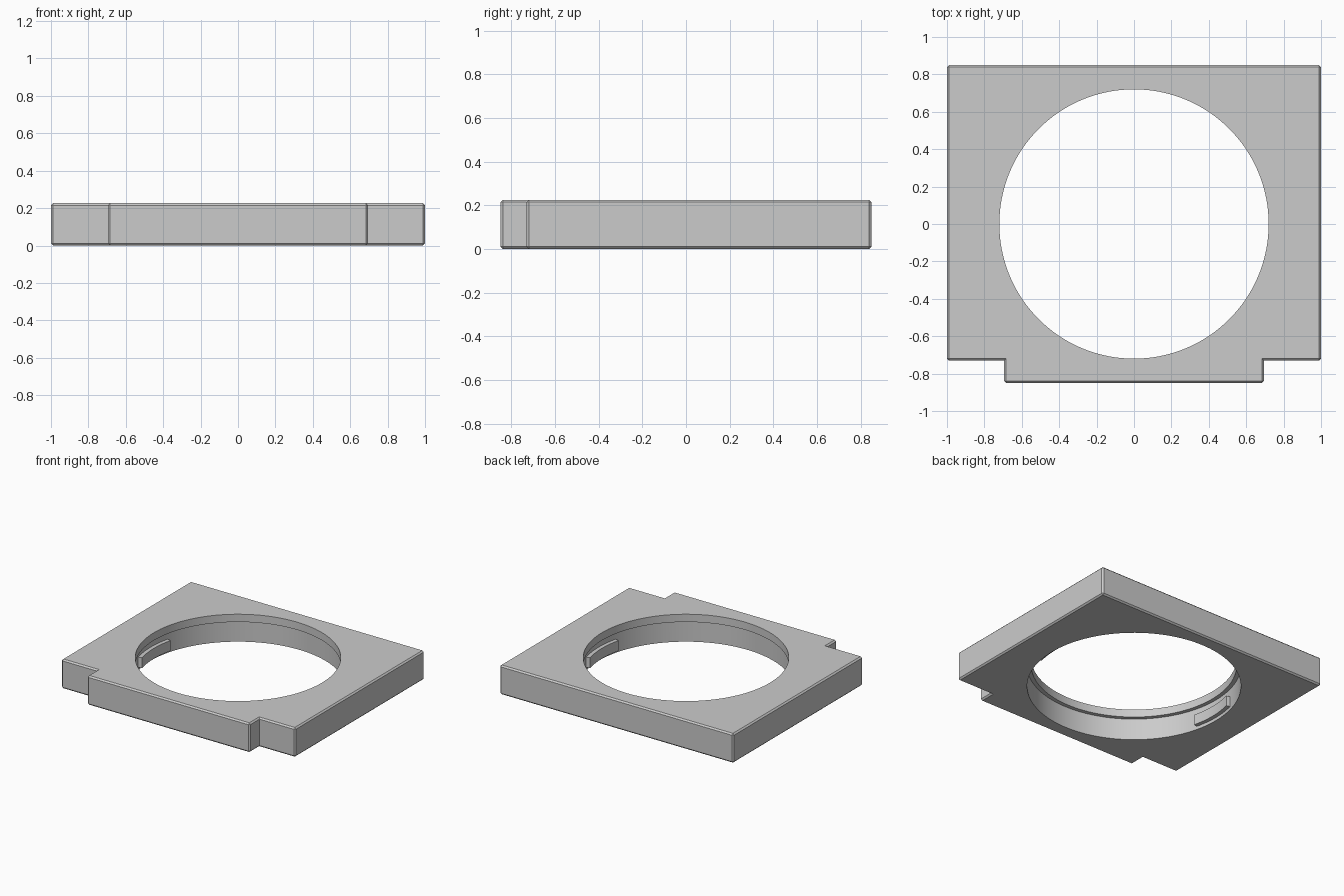
import bpy, bmesh
from math import cos, sin, pi, radians

if "Cube" in bpy.data.objects:
    bpy.data.objects.remove(bpy.data.objects["Cube"], do_unlink=True)

HEIGHT = 0.226
LIP_R, BORE_R = 0.72, 0.75
LIP_Z = 0.166

grey = bpy.data.materials.new("plain grey")
grey.use_nodes = True
colour = (0.6, 0.6, 0.6, 1)
grey.diffuse_color = colour
grey.node_tree.nodes["Principled BSDF"].inputs["Base Color"].default_value = colour


def prism(name, outline, z0, z1, chamfer=0):
    """Extrude an anticlockwise outline, optionally chamfering its convex edges."""
    bm = bmesh.new()
    face = bm.faces.new([bm.verts.new((x, y, z0)) for x, y in outline])
    top = bmesh.ops.extrude_face_region(bm, geom=[face])["geom"]
    for v in top:
        if isinstance(v, bmesh.types.BMVert):
            v.co.z = z1
    bmesh.ops.recalc_face_normals(bm, faces=bm.faces)
    if chamfer:
        edges = [e for e in bm.edges if e.calc_face_angle_signed() > 0.1]
        bmesh.ops.bevel(bm, geom=edges, offset=chamfer, segments=1,
                        profile=0.5, affect='EDGES')
    mesh = bpy.data.meshes.new(name)
    bm.to_mesh(mesh)
    bm.free()
    mesh.materials.append(grey)
    obj = bpy.data.objects.new(name, mesh)
    bpy.context.collection.objects.link(obj)
    return obj


def arc(radius, start, end, steps):
    return [(radius * cos(start + (end - start) * i / steps),
             radius * sin(start + (end - start) * i / steps))
            for i in range(steps + 1)]


def smooth(obj):
    bpy.ops.object.select_all(action='DESELECT')
    obj.select_set(True)
    bpy.context.view_layer.objects.active = obj
    bpy.ops.object.shade_smooth_by_angle(angle=radians(25))


# Square plate with a tongue along the front edge
half = [(0.695, -0.85), (0.695, -0.73), (1, -0.73), (1, 0.85)]
outline = half + [(-x, y) for x, y in reversed(half)]
plate = prism("plate", outline, 0, HEIGHT, chamfer=0.011)

# Stepped bore: wide below, narrower lip at the top
for name, radius, z0, z1 in (("lip_cutter", LIP_R, -0.1, HEIGHT + 0.1),
                             ("bore_cutter", BORE_R, -0.1, LIP_Z)):
    cutter = prism(name, arc(radius, 0, 2 * pi, 128)[:-1], z0, z1)
    cutter.hide_render = True
    mod = plate.modifiers.new(name, 'BOOLEAN')
    mod.operation = 'DIFFERENCE'
    mod.solver = 'EXACT'
    mod.object = cutter
    bpy.context.view_layer.objects.active = plate
    bpy.ops.object.modifier_apply(modifier=name)
    bpy.data.objects.remove(cutter, do_unlink=True)
smooth(plate)

# Two curved locking tabs on opposite sides of the bore
spread = radians(14)
for name, middle in (("left_tab", 0), ("right_tab", pi)):
    a, b = middle - spread, middle + spread
    shape = arc(BORE_R + 0.005, a, b, 14) + arc(LIP_R, b, a, 14)
    smooth(prism(name, shape, 0.025, 0.105))
